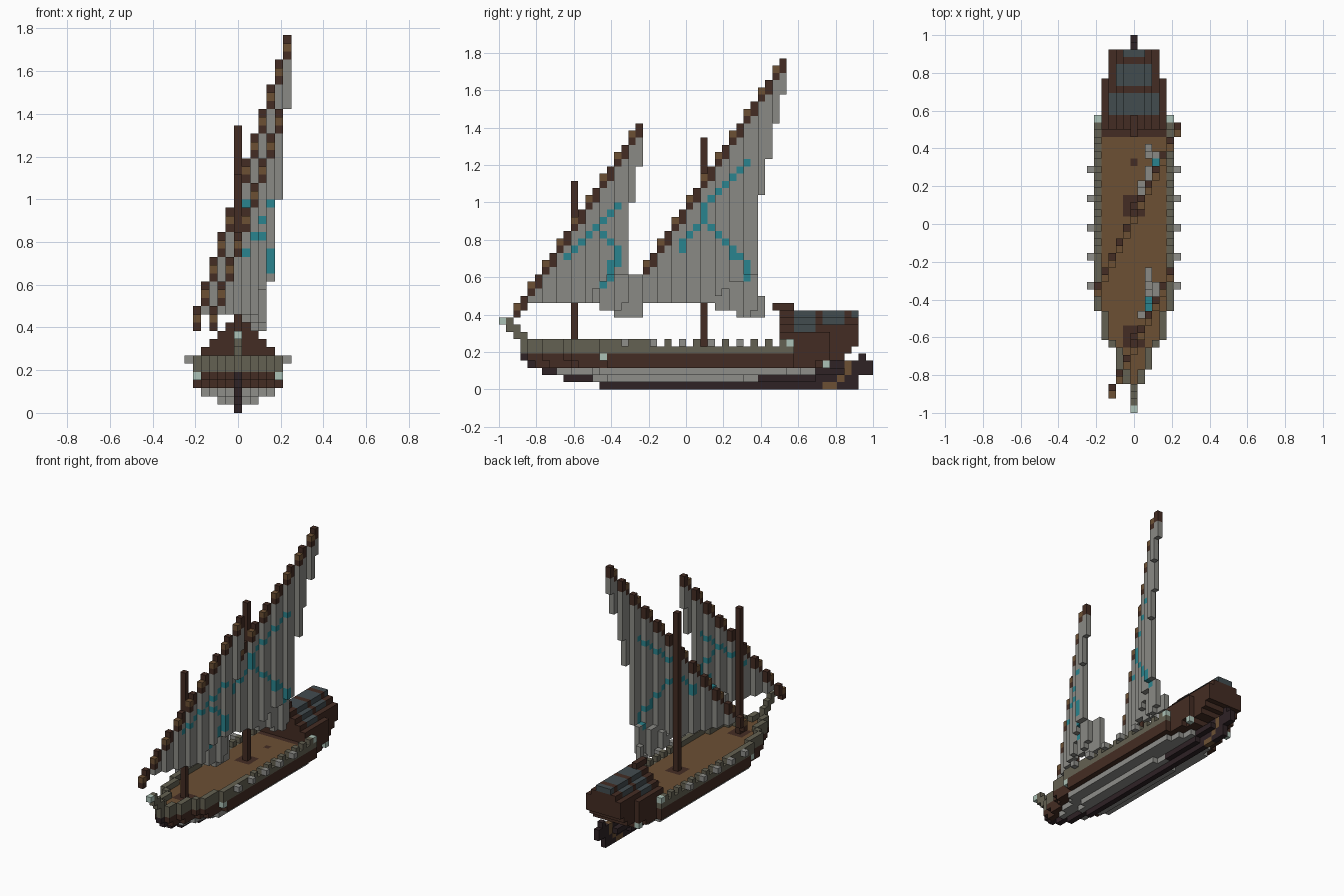
import bpy
import bmesh
from mathutils import Vector

V = 1 / 26  # edge of one block

if "Cube" in bpy.data.objects:
    bpy.data.objects.remove(bpy.data.objects["Cube"])


def material(name, rgb):
    lin = [(c / 255 / 12.92) if c < 11 else ((c / 255 + 0.055) / 1.055) ** 2.4 for c in rgb]
    m = bpy.data.materials.new(name)
    m.use_nodes = True
    m.diffuse_color = (*lin, 1)
    m.node_tree.nodes["Principled BSDF"].inputs["Base Color"].default_value = (*lin, 1)
    return m


BROWN = material("brown wood", (68, 44, 35))
DARK = material("dark keel wood", (46, 34, 37))
TAN = material("tan deck wood", (108, 80, 52))
OLIVE = material("olive grey rail", (100, 97, 82))
GREY = material("pale grey planks", (142, 142, 138))
CLOTH = material("grey sailcloth", (138, 138, 133))
TEAL = material("teal paint", (42, 132, 142))
GLASS = material("slate glass", (66, 76, 79))
PALE = material("pale lantern", (172, 194, 183))

AXES = [Vector(a) for a in ((1, 0, 0), (0, 1, 0), (0, 0, 1))]


def build(name, cells):
    """Make one object from {(i, j, k): material}, keeping only exposed faces."""
    mesh = bpy.data.meshes.new(name)
    mats = list(dict.fromkeys(cells.values()))
    for m in mats:
        mesh.materials.append(m)
    bm = bmesh.new()
    corners = {}

    def corner(p):
        key = tuple(round(c * 2) for c in p)
        if key not in corners:
            corners[key] = bm.verts.new((p.x * V, p.y * V - 1, p.z * V))
        return corners[key]

    for (i, j, k), m in cells.items():
        mid = Vector((i, j + 0.5, k + 0.5))
        for a in range(3):
            for s in (-1, 1):
                n = AXES[a] * s
                if (i + int(n.x), j + int(n.y), k + int(n.z)) in cells:
                    continue
                u, w = AXES[(a + 1) % 3] / 2, AXES[(a + 2) % 3] / 2 * s
                c = mid + n / 2
                quad = [corner(c + d) for d in (-u - w, u - w, u + w, w - u)]
                bm.faces.new(quad).material_index = mats.index(m)
    bm.to_mesh(mesh)
    bm.free()
    ob = bpy.data.objects.new(name, mesh)
    bpy.context.collection.objects.link(ob)


def deck_width(j):
    """Half width of the hull at deck level, in blocks."""
    return sum(j >= start for start in (4, 6, 9, 10, 14)) if j >= 3 else -1


# Keel, stem and rudder: height, first and last block
keel = {}
for k, a, b in ((0, 14, 50), (1, 9, 14), (1, 36, 50), (2, 6, 9), (2, 44, 52),
                (3, 4, 6), (3, 46, 52), (4, 3, 4), (4, 50, 51)):
    for j in range(a, b):
        keel[0, j, k] = DARK
for j, k in ((45, 0), (46, 0), (47, 1), (48, 2), (48, 3)):
    keel[0, j, k] = TAN
for s in (-1, 1):
    for j in range(36, 48):
        keel[s, j, 1 if j < 44 else 2] = DARK
build("keel_and_rudder", keel)

# Hull layers: height, bow shift, widest half width, stern end, colour
hull = {}
for k, shift, cap, end, m in ((1, 9, 2, 36, GREY), (2, 4, 4, 44, GREY),
                              (3, 1, 5, 46, BROWN), (4, 0, 5, 48, BROWN)):
    for j in range(3 + shift, end):
        stern = 5 if j < 41 else 4 if j < 46 else 3
        w = min(deck_width(j - shift), cap, stern, (end - j + 1) // 2 + k - 1)
        for i in range(-w, w + 1):
            if (i, j, k) not in keel:
                hull[i, j, k] = m
for s in (-1, 1):
    hull[s * 5, 14, 4] = PALE
    hull[s * 4, 45, 3] = PALE
build("hull", hull)

# Deck and bulwark, with gaps along the top of the rail
deck, rail = {}, {}
for j in range(3, 41):
    w = deck_width(j)
    for i in range(-w, w + 1):
        if abs(i) == w or abs(i) > deck_width(j - 1):
            rail[i, j, 5] = OLIVE
            if j < 21 or j % 2:
                rail[i, j, 6] = OLIVE
        elif j < 39:
            near_mast = abs(i) < 2 and j in (9, 10, 11, 27, 28, 29)
            deck[i, j, 5] = BROWN if near_mast or (i, j) == (0, 34) or j > 37 else TAN
build("deck", deck)
for s in (-1, 1):
    rail[s * 5, 40, 6] = PALE
for j, k in ((3, 7), (2, 7), (2, 8), (1, 8), (1, 9)):
    rail[0, j, k] = OLIVE
rail[0, 0, 9] = PALE
build("bulwark_and_prow", rail)

# Pegs along both sides
build("side_pegs", {(s * 6, j, 6): GREY for s in (-1, 1) for j in range(17, 34, 4)})

# Stern cabin: half width of each layer for its two sections, with a glazed stepped roof
FRONT = {5: 4, 6: 4, 7: 4, 8: 3, 9: 2, 10: 1}
BACK = {5: 3, 6: 3, 7: 3, 8: 3, 9: 2, 10: 1}
cabin = {}
for j in range(39, 50):
    for k, w in (FRONT if j < 46 else BACK).items():
        if k == 5 and j > 48:
            continue
        for i in range(-w, w + 1):
            pane = ((j in (41, 42, 43) and k > 7) or (j in (45, 46, 47) and k > 8)
                    or (j == 49 and k == 10))
            cabin[i, j, k] = GLASS if pane else BROWN
for j in (38, 39, 40):
    cabin[0, j, 11] = BROWN
build("stern_cabin", cabin)

# Masts
for name, j, top in (("fore_mast", 10, 29), ("main_mast", 28, 35)):
    build(name, {(0, j, k): BROWN for k in range(6, top)})


def sail(name, j0, j1, i1, top, foot, painted):
    """Slanted yard with a sail hanging below it; foot(j) gives the lowest rows."""
    yard, cloth = {}, {}
    for j in range(j0, j1 + 1):
        i = i1 - (j1 - j) // 2
        k1 = top - (j1 - j) * 3 // 2
        yard[i, j, k1] = BROWN if j % 2 else TAN
        yard[i, j, k1 - 1] = BROWN
        # The aft part of the foot is drawn inwards
        slack = max((j - j0) / (j1 - j0) - 0.45, 0) * 4.5
        for k in range(foot(j), k1 - 1):
            pull = round(slack * min(max((18 - k) / 8, 0), 1))
            cloth[i - pull, j, k] = TEAL if (j, k) in painted else CLOTH
    build(name + "_yard", yard)
    return cloth


# Painted emblem lines, as (column, height)
fore_paint = {(j, j + 9) for j in range(9, 17)}
fore_paint |= {(14, 21), (15, 20), (16, 19), (16, 18), (16, 17), (15, 16), (15, 17),
               (15, 15), (14, 14)}
main_paint = {(j, j - 3) for j in range(28, 35)} | {(j, 51 - j) for j in range(28, 35)}
main_paint |= {(25, 19), (25, 20), (26, 21), (27, 22), (28, 24), (32, 18), (34, 16), (34, 15)}


def fore_foot(j):
    return {19: 31, 18: 26}.get(j, 12 if j < 14 else 11 if j < 16 else 10)


def main_foot(j):
    return {39: 41, 38: 37, 37: 32, 36: 27}.get(j, 12 if j < 30 else 11 if j < 33 else 10)


fore = sail("fore", 2, 19, 5, 36, fore_foot, fore_paint)
for j in (18, 19):
    for k in range(10, 16):
        fore[2, j, k] = CLOTH
build("fore_sail", fore)

main = sail("main", 16, 39, 6, 45, main_foot, main_paint)
for k in range(10, 13):
    main[2, 36, k] = CLOTH
build("main_sail", main)
